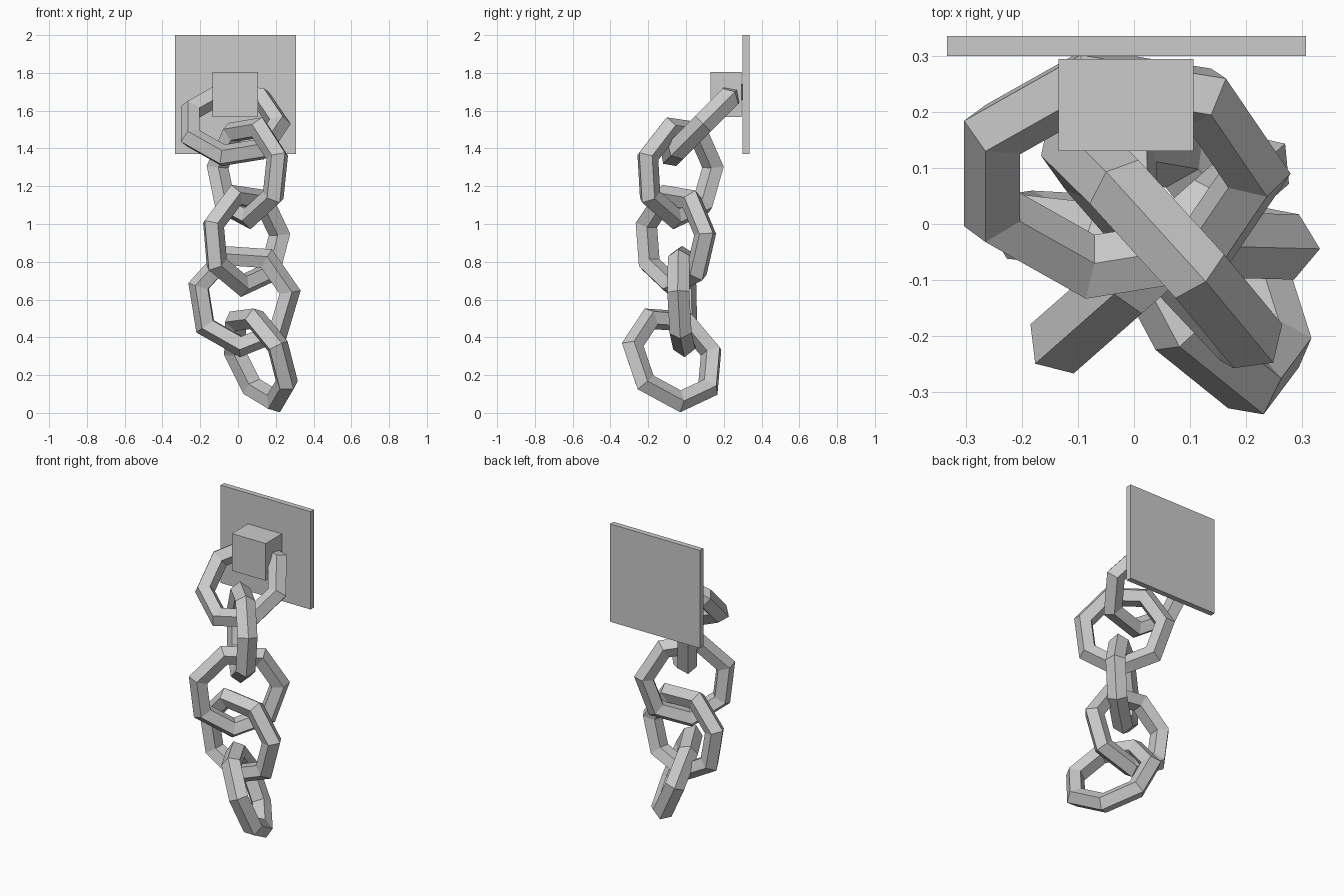
import bpy
from math import radians, cos, sin
from mathutils import Matrix, Vector

if "Cube" in bpy.data.objects:
    bpy.data.objects.remove(bpy.data.objects["Cube"])


def box(name, lo, hi):
    lo, hi = Vector(lo), Vector(hi)
    bpy.ops.mesh.primitive_cube_add(size=1, location=(lo + hi) / 2)
    ob = bpy.context.object
    ob.name = name
    ob.scale = hi - lo
    return ob


def link(name, centre, across, up, phase):
    """Seven-sided ring lying in the plane of 'across' and 'up'."""
    a = Vector(across).normalized()
    u = Vector(up)
    u = (u - a * u.dot(a)).normalized()
    p = radians(phase)
    x = a * cos(p) + u * sin(p)
    y = u * cos(p) - a * sin(p)
    z = x.cross(y)
    bpy.ops.mesh.primitive_torus_add(major_segments=7, minor_segments=5,
                                     major_radius=0.245, minor_radius=0.0613)
    ob = bpy.context.object
    ob.name = name
    ob.matrix_world = Matrix.Translation(centre) @ Matrix((x, y, z)).transposed().to_4x4()
    for poly in ob.data.polygons:
        poly.use_smooth = False
    return ob


# Wall plate and the block that holds the top link
box("wall_plate", (-0.333, 0.30, 1.37), (0.307, 0.335, 2.0))
box("mount_block", (-0.135, 0.13, 1.567), (0.106, 0.294, 1.806))

# Chain links from top to bottom: centre, across, up, turn in plane
links = [
    ((-0.027, 0.09, 1.53), (1, 0, 0), (0, 1, 1), 0),
    ((0.052, -0.035, 1.276), (0.67, -0.745, 0), (0.03, 0.025, 1), 19.3),
    ((0.041, -0.058, 0.918), (0.75, 0.66, 0), (0, 0, 1), 6.5),
    ((0.030, -0.02, 0.60), (1, -0.075, 0), (0, -0.035, 1), 9),
    ((0.115, -0.068, 0.288), (-0.111, -0.492, 0.864), (0.575, -0.738, -0.356), 0),
]
for i, args in enumerate(links, 1):
    link(f"chain_link_{i}", *args)
